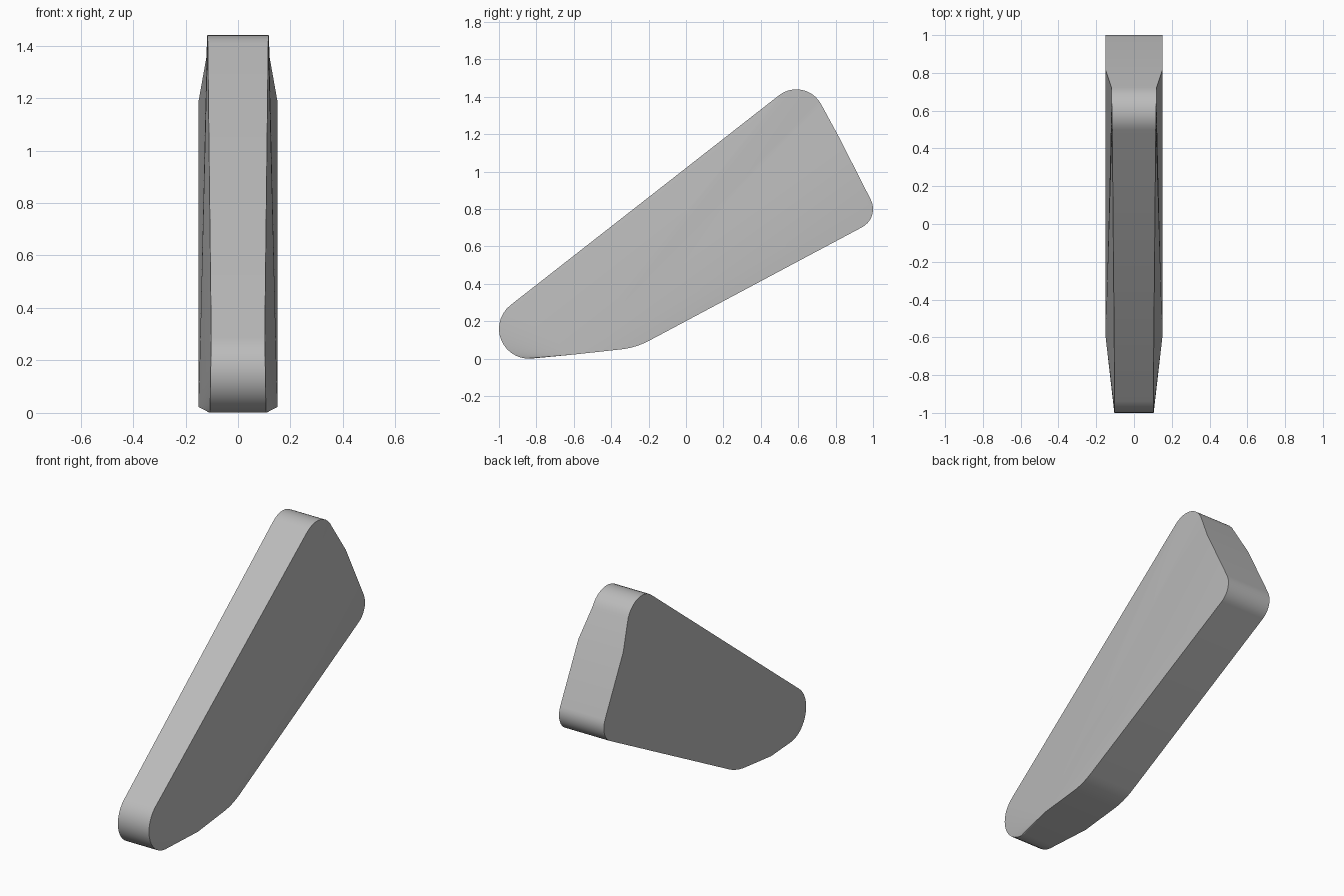
import bpy, bmesh
from math import cos, sin, radians

cube = bpy.data.objects.get("Cube")
if cube:
    bpy.data.objects.remove(cube, do_unlink=True)

# One matte grey for the whole body
grey = bpy.data.materials.new("light_grey")
grey.use_nodes = True
colour = (0.5, 0.5, 0.5, 1)
grey.diffuse_color = colour
grey.node_tree.nodes["Principled BSDF"].inputs["Base Color"].default_value = colour


def arc(cy, cz, r, start, end, steps, w0, w1):
    """Rounded corner as (half width, y, z) points, angles in degrees."""
    points = []
    for i in range(steps + 1):
        t = i / steps
        a = radians(start + (end - start) * t)
        points.append((w0 + (w1 - w0) * t, cy + r * cos(a), cz + r * sin(a)))
    return points


# Side outline, clockwise: narrow upper edge first, then the full-width lower part
HALF = 0.15
narrow = (arc(-0.84, 0.16, 0.16, 275, 128, 14, 0.108, 0.102)
          + arc(0.59, 1.29, 0.15, 128, 27, 10, 0.115, 0.12))
wide = ([(HALF, 0.815, 1.19)]
        + arc(0.89, 0.8, 0.11, 27, -62, 9, HALF, HALF)
        + arc(-0.394, 0.467, 0.42, -62, -85, 6, HALF, HALF)
        + [(HALF, -0.6, 0.022)])
outline = narrow + wide

bm = bmesh.new()
left = [bm.verts.new((w, y, z)) for w, y, z in outline]
right = [bm.verts.new((-w, y, z)) for w, y, z in outline]
n, k = len(outline), len(narrow)

# Rim joining both sides
for i in range(n):
    j = (i + 1) % n
    bm.faces.new((left[i], left[j], right[j], right[i]))

# Flat cheeks, and tapering facets fanned from the lower front corner
for side in (left, right):
    bm.faces.new(side[k:])
    for i in range(k):
        bm.faces.new((side[-1], side[i], side[i + 1]))
bmesh.ops.recalc_face_normals(bm, faces=bm.faces)

mesh = bpy.data.meshes.new("tapered_body")
bm.to_mesh(mesh)
bm.free()
mesh.materials.append(grey)
body = bpy.data.objects.new("tapered_body", mesh)
bpy.context.collection.objects.link(body)

bpy.ops.object.select_all(action="DESELECT")
body.select_set(True)
bpy.context.view_layer.objects.active = body
bpy.ops.object.shade_smooth_by_angle(angle=radians(30))
